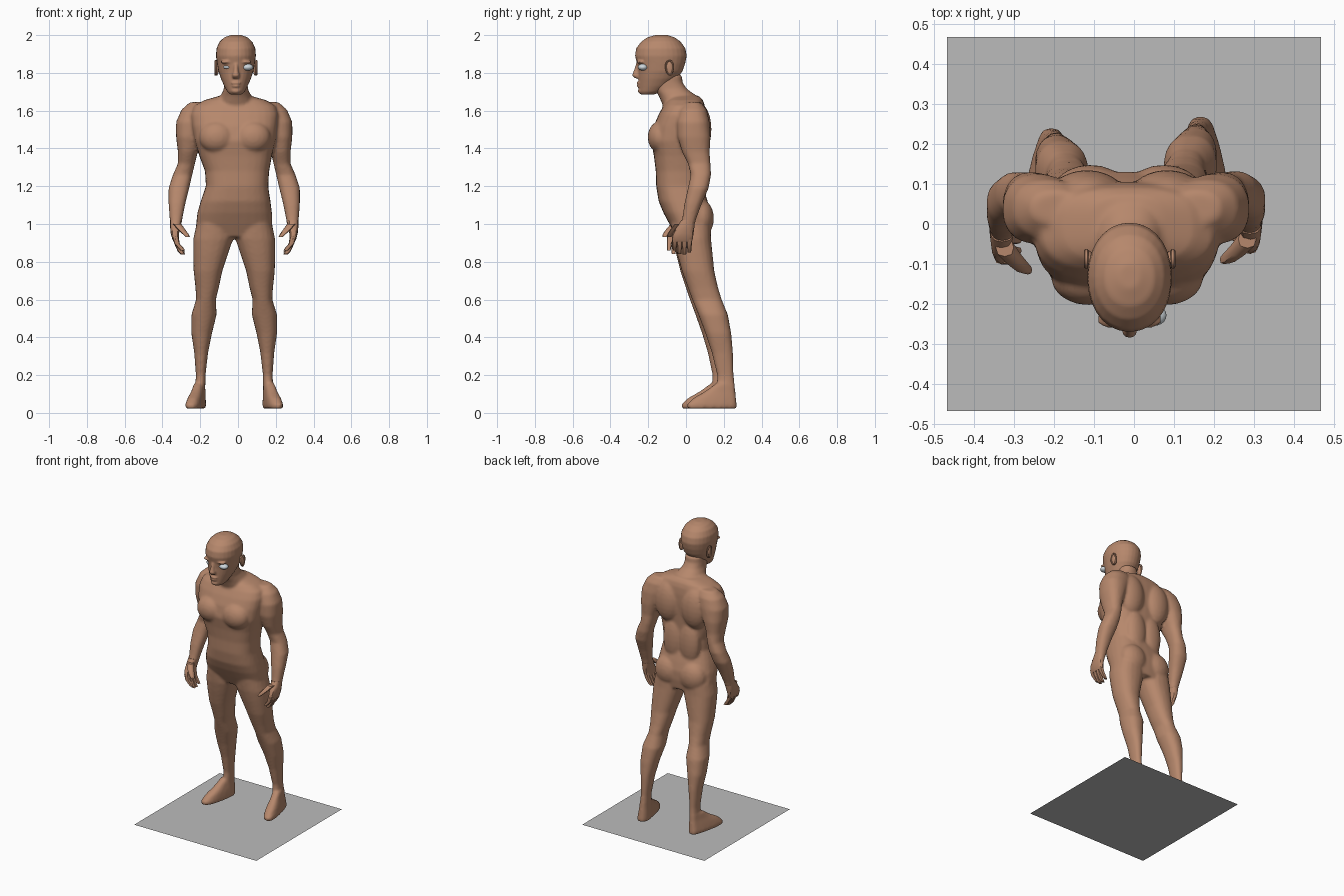
import bpy, bmesh, math
from mathutils import Matrix, Vector

MID = -0.017  # body centre line


def material(name, rgb):
    m = bpy.data.materials.new(name)
    m.diffuse_color = (*rgb, 1)
    return m


SKIN = material("skin", (0.47, 0.245, 0.15))
EYE = material("eye white", (0.62, 0.68, 0.72))
GROUND = material("base grey", (0.5, 0.5, 0.5))


def loft(bm, rings, n=20, p=2.3, warp=None):
    """Closed skin over level sections (x0, x1, y0, y1, z)."""
    loops = []
    for x0, x1, y0, y1, z in rings:
        loop = []
        for i in range(n):
            a = math.tau * i / n
            c, s = math.cos(a), math.sin(a)
            v = Vector(((x0 + x1) / 2 + abs(x1 - x0) / 2 * math.copysign(abs(c) ** (2 / p), c),
                        (y0 + y1) / 2 + (y1 - y0) / 2 * math.copysign(abs(s) ** (2 / p), s), z))
            loop.append(bm.verts.new(warp(v) if warp else v))
        loops.append(loop)
    for a, b in zip(loops, loops[1:]):
        for i in range(n):
            j = (i + 1) % n
            bm.faces.new((a[i], a[j], b[j], b[i]))
    bm.faces.new(loops[0])
    bm.faces.new(loops[-1])


def ball(bm, centre, radii, tilt=0):
    bmesh.ops.create_uvsphere(bm, u_segments=20, v_segments=12, radius=1,
                              matrix=Matrix.Translation(centre) @ Matrix.Rotation(tilt, 4, 'X')
                              @ Matrix.Diagonal((*radii, 1)))


def finish(bm, name, mat, voxel=0, angle=40):
    bmesh.ops.recalc_face_normals(bm, faces=bm.faces)
    me = bpy.data.meshes.new(name)
    bm.to_mesh(me)
    bm.free()
    me.materials.append(mat)
    ob = bpy.data.objects.new(name, me)
    bpy.context.collection.objects.link(ob)
    bpy.context.view_layer.objects.active = ob
    ob.select_set(True)
    bpy.ops.object.shade_smooth_by_angle(angle=math.radians(angle))
    ob.select_set(False)
    if voxel:  # fuse overlapping volumes into one skin
        r = ob.modifiers.new("fuse", 'REMESH')
        r.mode, r.voxel_size, r.use_smooth_shade = 'VOXEL', voxel, True
        s = ob.modifiers.new("relax", 'SMOOTH')
        s.factor, s.iterations = 0.5, 5
    return ob


def centred(rings, mid):
    return [(mid - w, mid + w, y0, y1, z) for w, y0, y1, z in rings]


# side = -1 keeps the limb where it is drawn, +1 mirrors it
def limb_warp(side, skew_foot=False):
    def warp(v):
        x, y, z = v
        if skew_foot:
            x -= max(0, 0.2 - y) * 0.2
        if z < 1.02 and limb == "leg" and side > 0:
            y += 0.03 * (1.02 - z)
        if limb == "arm" and side < 0:
            y -= 0.07 * max(0, 1.3 - z)
        return Vector((x if side < 0 else 2 * -0.02 - x, y, z))
    return warp


# --- body: trunk, neck, arms and legs fused
body = bmesh.new()
loft(body, [(-.17, .13, -.05, .12, .93), (-.222, .182, -.088, .13, 1.0),
            (-.215, .18, -.12, .13, 1.06), (-.198, .172, -.145, .115, 1.12),
            (-.17, .16, -.158, .09, 1.2), (-.175, .165, -.16, .09, 1.28),
            (-.205, .18, -.17, .095, 1.36), (-.23, .2, -.185, .10, 1.44),
            (-.245, .21, -.17, .105, 1.52), (-.25, .215, -.145, .105, 1.58),
            (-.235, .2, -.12, .10, 1.625), (-.18, .15, -.1, .09, 1.655),
            (-.1, .07, -.08, .07, 1.678)], n=28, p=2.7)
loft(body, centred([(.1, -.12, .085, 1.62), (.08, -.145, .055, 1.68), (.064, -.17, .005, 1.715),
                    (.062, -.18, -.018, 1.75), (.062, -.18, -.02, 1.79)], -.011))
for s in (-1, 1):
    ball(body, (MID + s * .095, -.135, 1.46), (.095, .068, .085))         # chest
    ball(body, (MID + s * .1, .07, 1.5), (.095, .065, .14))               # shoulder blade
    ball(body, (MID + s * .06, .07, 1.25), (.075, .045, .15))             # lower back
    ball(body, (MID + s * .092, .08, 1.03), (.095, .068, .1))             # buttock
    limb = "arm"
    loft(body, [(-.255, -.13, 0, .08, 1.645), (-.3, -.13, -.035, .11, 1.605),
                (-.328, -.15, -.05, .125, 1.54), (-.328, -.185, -.045, .13, 1.46),
                (-.318, -.213, -.02, .125, 1.38), (-.318, -.228, .01, .13, 1.32),
                (-.345, -.242, .025, .133, 1.26), (-.368, -.258, .01, .12, 1.19),
                (-.368, -.278, -.008, .085, 1.11), (-.362, -.294, -.02, .055, 1.03),
                (-.358, -.3, -.03, .045, .99)], warp=limb_warp(s))
    limb = "leg"
    loft(body, [(-.22, -.03, -.08, .13, 1.0), (-.237, -.026, -.07, .13, .92),
                (-.237, -.05, -.055, .135, .85), (-.235, -.083, -.03, .142, .75),
                (-.225, -.102, 0, .16, .66), (-.222, -.117, .02, .177, .6),
                (-.247, -.113, .05, .207, .52), (-.247, -.138, .085, .222, .42),
                (-.232, -.158, .115, .228, .32), (-.223, -.172, .14, .228, .2),
                (-.227, -.173, .135, .233, .13), (-.23, -.17, .13, .238, .04)], warp=limb_warp(s))
    # foot
    loft(body, [(-.247, -.165, -.022, .24, .022), (-.249, -.163, -.024, .24, .045),
                (-.242, -.165, .01, .237, .078), (-.232, -.17, .075, .234, .115),
                (-.226, -.173, .13, .232, .155)], p=2.8, warp=limb_warp(s, True))
finish(body, "body", SKIN, voxel=.009)

# --- hands with four fingers and a thumb
limb = "arm"
for s, label in ((-1, "right"), (1, "left")):
    w = limb_warp(s)
    hand = bmesh.new()
    loft(hand, [(-.36, -.298, -.025, .047, 1.02), (-.36, -.302, -.045, .045, .99),
                (-.356, -.312, -.07, .04, .95), (-.348, -.312, -.075, .036, .92),
                (-.34, -.31, -.07, .03, .905)], n=12, p=2.6, warp=w)
    for i, tip in enumerate((.86, .84, .838, .85)):
        y = -.06 + i * .026
        loft(hand, [(-.347, -.315, y - .014, y + .014, .93), (-.337, -.308, y - .013, y + .013, .895),
                    (-.318, -.29, y - .011, y + .011, tip + .015),
                    (-.303, -.28, y - .009, y + .009, tip)], n=8, p=2.6, warp=w)
    loft(hand, [(-.345, -.3, -.06, -.015, 1.0), (-.32, -.28, -.082, -.045, .972),
                (-.295, -.263, -.098, -.066, .948), (-.275, -.254, -.1, -.078, .93)],
         n=8, p=2.6, warp=w)
    finish(hand, label + "_hand", SKIN)

# --- head with nose, lips and chin fused
HX = -.011
head = bmesh.new()
loft(head, centred([(.03, -.238, -.17, 1.685), (.046, -.248, -.13, 1.7), (.062, -.25, -.085, 1.73),
                    (.08, -.252, -.045, 1.77), (.093, -.254, -.018, 1.81), (.1, -.26, -.004, 1.85),
                    (.106, -.27, .004, 1.89), (.103, -.264, -.003, 1.93), (.087, -.238, -.028, 1.965),
                    (.062, -.205, -.06, 1.988), (.025, -.16, -.1, 2.001)], HX), n=28, p=2.1)
loft(head, centred([(.018, -.27, -.23, 1.771), (.021, -.287, -.23, 1.786), (.014, -.277, -.23, 1.812),
                    (.011, -.265, -.23, 1.85)], HX), n=10)
ball(head, (HX, -.245, 1.746), (.028, .018, .008))
ball(head, (HX, -.243, 1.73), (.024, .018, .008))
ball(head, (HX, -.238, 1.704), (.026, .017, .015))
for s in (-1, 1):
    ball(head, (HX + s * .046, -.238, 1.858), (.036, .022, .01))
finish(head, "head", SKIN, voxel=.0055)

# --- ears: flat cup with a raised rim
for s, label in ((-1, "right"), (1, "left")):
    ear = bmesh.new()
    ball(ear, (HX + s * .102, -.087, 1.825), (.012, .02, .04), .15)
    n, m = 20, 6
    grid = [[ear.verts.new((HX + s * (.108 + .006 * math.cos(b)),
                            -.087 + (.02 + .005 * math.sin(b)) * math.cos(a) * (1 + .2 * math.sin(a)),
                            1.827 + (.037 + .005 * math.sin(b)) * math.sin(a)))
             for b in [math.tau * j / m for j in range(m)]] for a in [math.tau * i / n for i in range(n)]]
    for i in range(n):
        for j in range(m):
            ear.faces.new((grid[i][j], grid[(i + 1) % n][j],
                           grid[(i + 1) % n][(j + 1) % m], grid[i][(j + 1) % m]))
    finish(ear, label + "_ear", SKIN)

# --- eyes, one narrowed
for name, x, r in (("right_eye", -.054, (.024, .022, .010)), ("left_eye", .05, (.031, .026, .018))):
    eye = bmesh.new()
    ball(eye, (x, -.228, 1.83), r)
    finish(eye, name, EYE)

# --- flat base sheet
base = bmesh.new()
bmesh.ops.create_grid(base, x_segments=1, y_segments=1, size=.466)
finish(base, "ground_sheet", GROUND)
